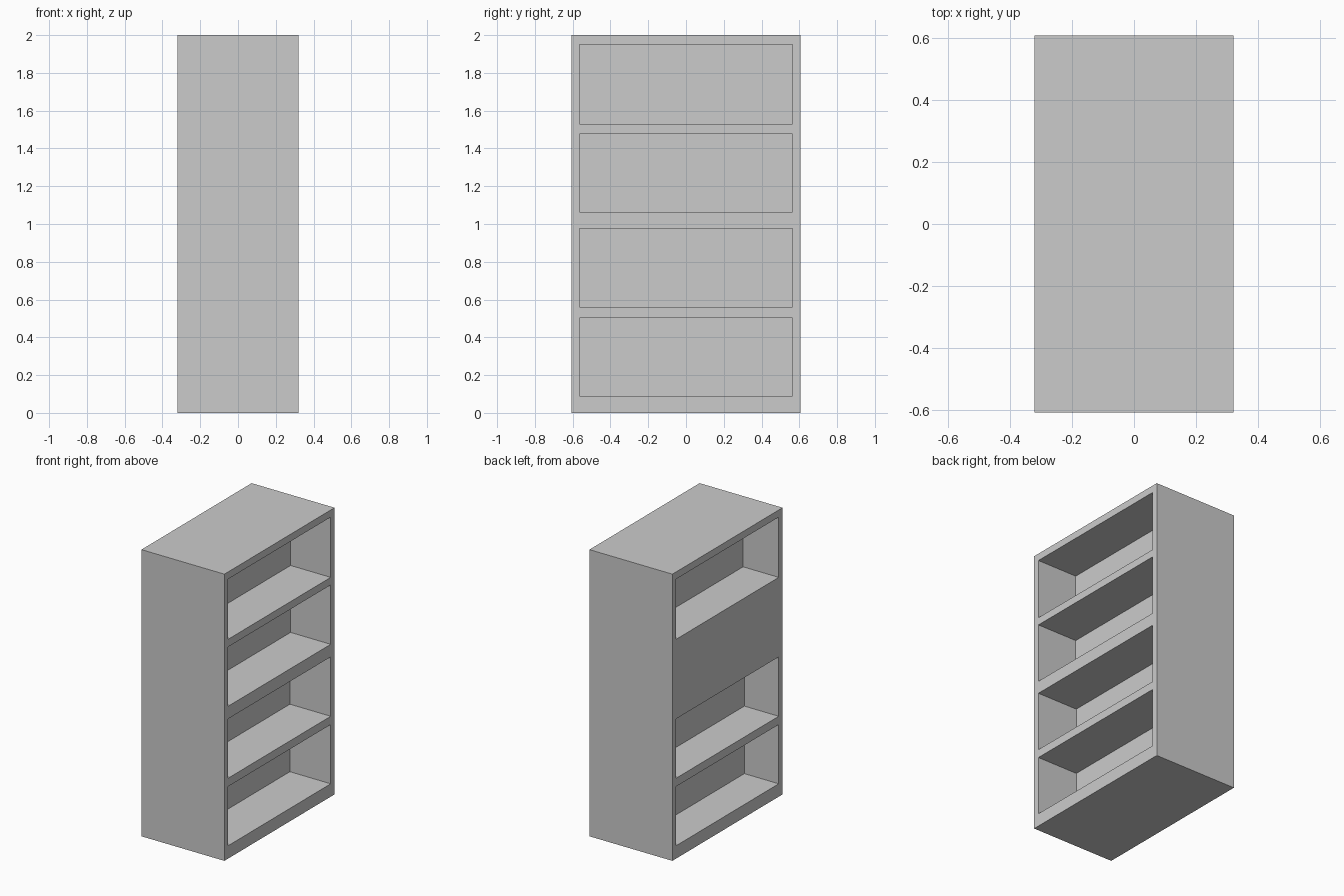
import bpy

cube = bpy.data.objects.get("Cube")
if cube:
    bpy.data.objects.remove(cube, do_unlink=True)

grey = bpy.data.materials.new("light_grey")
grey.use_nodes = True
grey.diffuse_color = (0.6, 0.6, 0.6, 1)
grey.node_tree.nodes["Principled BSDF"].inputs["Base Color"].default_value = (0.6, 0.6, 0.6, 1)


def box(name, low, high):
    """Flat-faced box between two corners."""
    bpy.ops.mesh.primitive_cube_add(size=1, location=[(a + b) / 2 for a, b in zip(low, high)])
    obj = bpy.context.object
    obj.name = name
    obj.scale = [b - a for a, b in zip(low, high)]
    bpy.ops.object.transform_apply(location=False, rotation=False, scale=True)
    obj.data.materials.append(grey)
    return obj


HALF_X, HALF_Y, HEIGHT = 0.32, 0.607, 2.0
OPENING_Y = 0.565
RIGHT, LEFT = 1, -1

# Solid cabinet body
body = box("cabinet", (-HALF_X, -HALF_Y, 0), (HALF_X, HALF_Y, HEIGHT))


def cut_shelf(side, bottom, top, depth):
    """Hollow one shelf bay into the +x or -x side."""
    xs = sorted((side * (HALF_X - depth), side * (HALF_X + 0.1)))
    cutter = box("shelf_cutter", (xs[0], -OPENING_Y, bottom), (xs[1], OPENING_Y, top))
    mod = body.modifiers.new("shelf_bay", "BOOLEAN")
    mod.operation = "DIFFERENCE"
    mod.solver = "EXACT"
    mod.object = cutter
    bpy.context.view_layer.objects.active = body
    bpy.ops.object.modifier_apply(modifier=mod.name)
    bpy.data.objects.remove(cutter, do_unlink=True)


# Shelf bays: bottom, top, depth on the +x side, depth on the -x side (0 = closed)
bays = [
    (0.09, 0.503, 0.315, 0.265),
    (0.561, 0.975, 0.315, 0.265),
    (1.063, 1.477, 0.31, 0),
    (1.53, 1.95, 0.31, 0.275),
]
for bottom, top, right_depth, left_depth in bays:
    cut_shelf(RIGHT, bottom, top, right_depth)
    if left_depth:
        cut_shelf(LEFT, bottom, top, left_depth)
